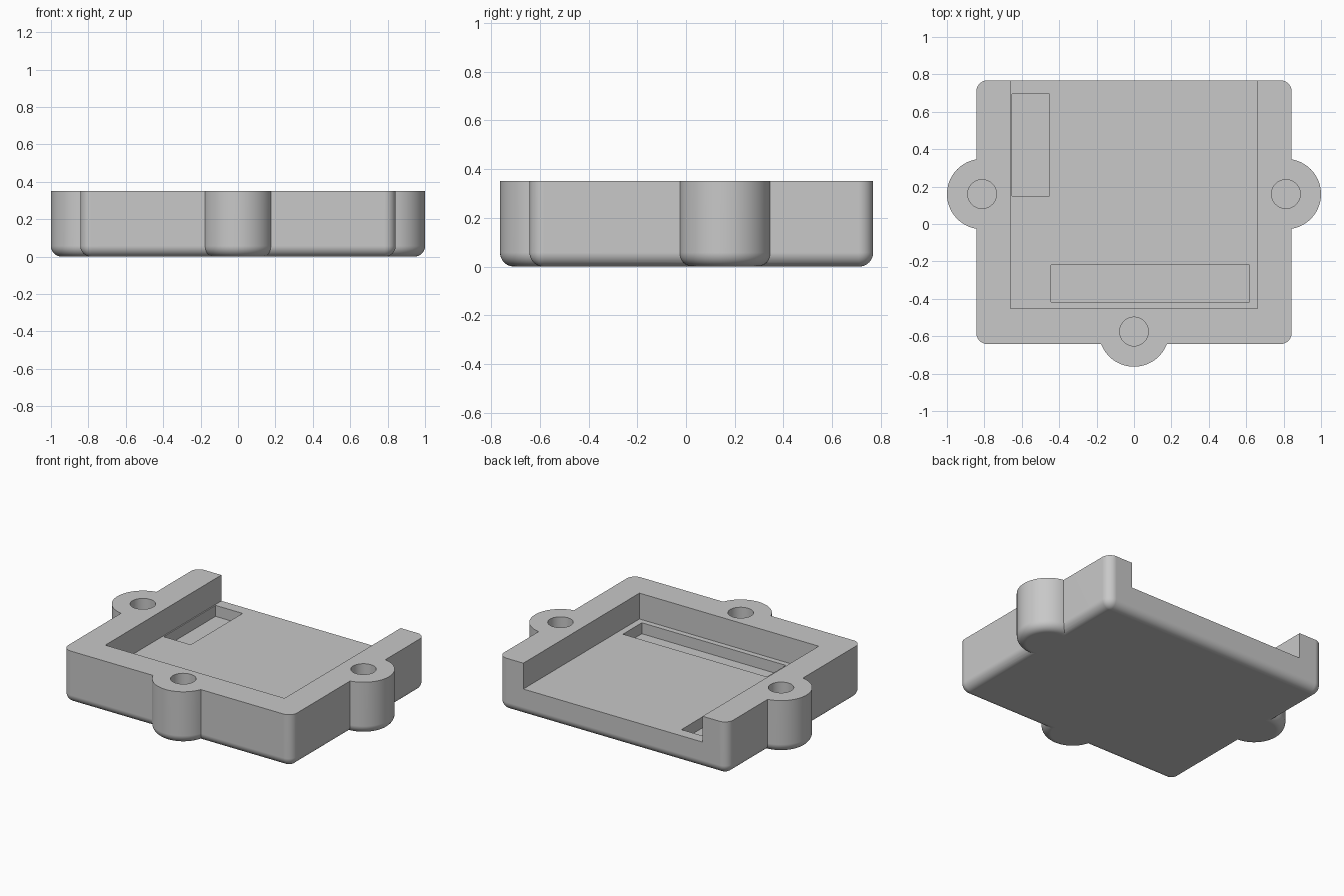
import bpy
import bmesh
from math import sin, cos, pi

if "Cube" in bpy.data.objects:
    bpy.data.objects.remove(bpy.data.objects["Cube"], do_unlink=True)

HEIGHT = 0.35
FILLET = 0.057
HALF_WIDTH, FRONT, BACK, CORNER = 0.843, -0.642, 0.768, 0.06
LUG_R, HOLE_R = 0.188, 0.077
LUGS = {"left": (0.812, 0.16), "right": (-0.812, 0.16), "front": (0, -0.575)}
FLOOR, RECESS_FLOOR, HOLE_FLOOR = 0.178, 0.105, 0.1
STEPS = 10

grey = bpy.data.materials.new("grey_plastic")
grey.diffuse_color = (0.58, 0.58, 0.58, 1)
grey.use_nodes = True
grey.node_tree.nodes["Principled BSDF"].inputs["Base Color"].default_value = grey.diffuse_color


def loft(name, rings):
    """Closed solid through a stack of equal-length rings."""
    bm = bmesh.new()
    loops = [[bm.verts.new(p) for p in ring] for ring in rings]
    n = len(loops[0])
    for low, high in zip(loops, loops[1:]):
        for i in range(n):
            j = (i + 1) % n
            bm.faces.new((low[i], low[j], high[j], high[i]))
    bm.faces.new(loops[0][::-1])
    bm.faces.new(loops[-1])
    bmesh.ops.recalc_face_normals(bm, faces=bm.faces[:])
    mesh = bpy.data.meshes.new(name)
    bm.to_mesh(mesh)
    bm.free()
    mesh.materials.append(grey)
    obj = bpy.data.objects.new(name, mesh)
    bpy.context.collection.objects.link(obj)
    return obj


def circle(x, y, r, z, n=72):
    return [(x + r * cos(2 * pi * i / n), y + r * sin(2 * pi * i / n), z) for i in range(n)]


def rounded_rectangle(inset, z):
    points = []
    centres = [(1, BACK - CORNER), (-1, BACK - CORNER), (-1, FRONT + CORNER), (1, FRONT + CORNER)]
    for k, (side, cy) in enumerate(centres):
        for i in range(STEPS + 1):
            a = (k + i / STEPS) * pi / 2
            r = CORNER - inset
            points.append((side * (HALF_WIDTH - CORNER) + r * cos(a), cy + r * sin(a), z))
    return points


def filleted(name, outline):
    """Upright solid whose bottom edge is rounded."""
    angles = [i / STEPS * pi / 2 for i in range(STEPS + 1)]
    rings = [outline(FILLET * (1 - sin(a)), FILLET * (1 - cos(a))) for a in angles]
    return loft(name, rings + [outline(0, HEIGHT)])


def block(name, x0, x1, y0, y1, z0, z1):
    return loft(name, [[(x0, y0, z), (x1, y0, z), (x1, y1, z), (x0, y1, z)] for z in (z0, z1)])


def combine(target, tool, operation):
    mod = target.modifiers.new(operation.lower(), "BOOLEAN")
    mod.operation = operation
    mod.solver = "EXACT"
    mod.object = tool
    bpy.ops.object.modifier_apply(modifier=mod.name)
    bpy.data.objects.remove(tool, do_unlink=True)


# Tray body with rounded corners and bottom edge
tray = filleted("enclosure_tray", rounded_rectangle)
bpy.context.view_layer.objects.active = tray
tray.select_set(True)

# Screw lugs
for side, (x, y) in LUGS.items():
    lug = filleted(side + "_lug", lambda inset, z: circle(x, y, LUG_R - inset, z))
    combine(tray, lug, "UNION")

# Main pocket, open at the back, and two deeper recesses in its floor
TOP = HEIGHT + 0.1
combine(tray, block("pocket", -0.66, 0.66, -0.453, BACK + 0.1, FLOOR, TOP), "DIFFERENCE")
combine(tray, block("long_recess", -0.443, 0.617, -0.417, -0.218, RECESS_FLOOR, TOP), "DIFFERENCE")
combine(tray, block("side_recess", -0.652, -0.453, 0.15, 0.695, RECESS_FLOOR, TOP), "DIFFERENCE")

# Blind screw holes
for side, (x, y) in LUGS.items():
    hole = loft(side + "_hole", [circle(x, y, HOLE_R, z, 48) for z in (HOLE_FLOOR, TOP)])
    combine(tray, hole, "DIFFERENCE")

# Smooth fillets with crisp edges
bpy.ops.object.shade_smooth_by_angle(angle=pi / 6)
weighted = tray.modifiers.new("weighted_normals", "WEIGHTED_NORMAL")
weighted.keep_sharp = True
